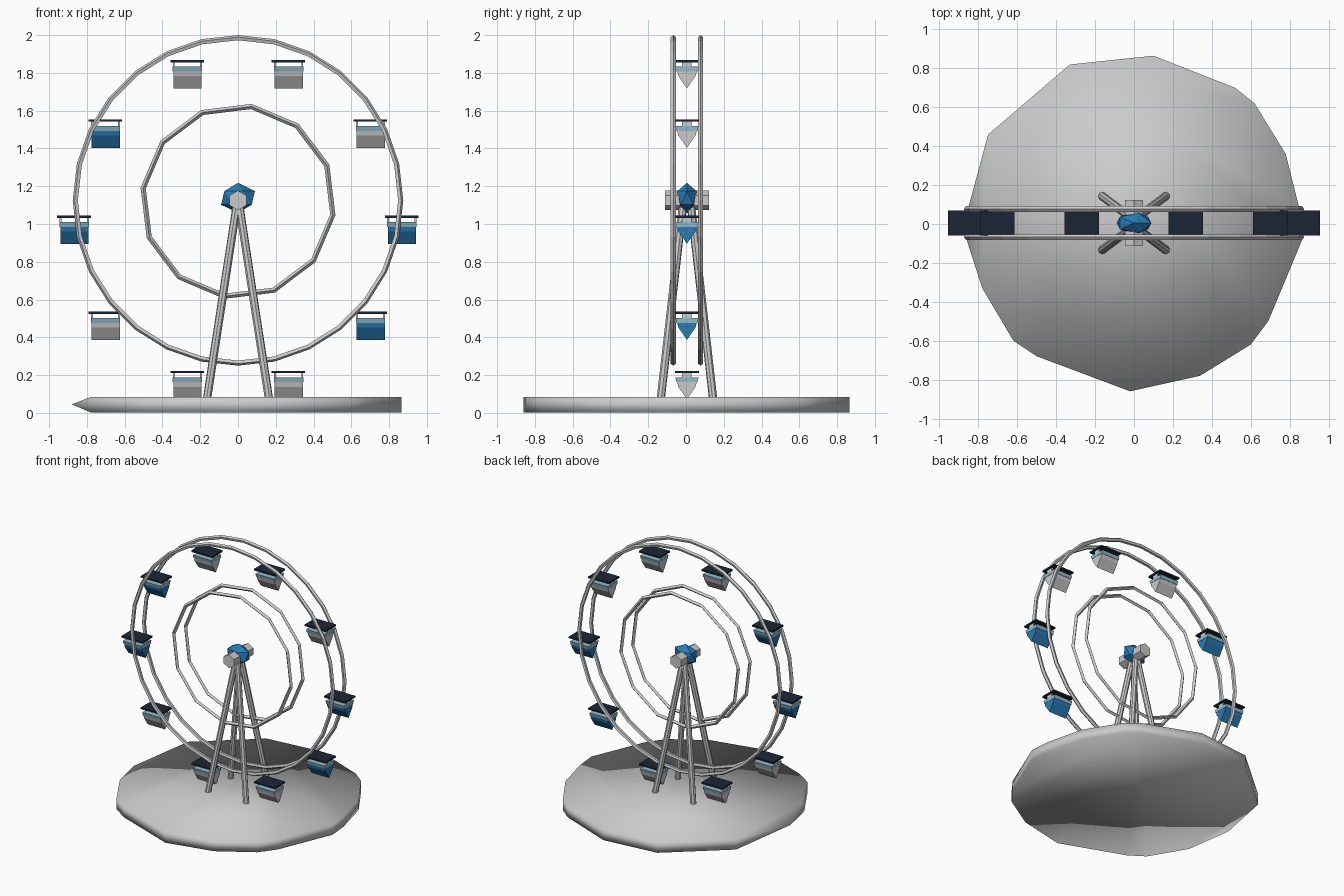
import bpy, bmesh
from math import pi, cos, sin, radians
from mathutils import Vector

if "Cube" in bpy.data.objects:
    bpy.data.objects.remove(bpy.data.objects["Cube"])

CY = 0.005      # wheel plane
WZ = 1.125      # wheel axis height


def material(name, rgb):
    m = bpy.data.materials.new(name)
    m.diffuse_color = (*rgb, 1)
    m.use_nodes = True
    m.node_tree.nodes["Principled BSDF"].inputs["Base Color"].default_value = m.diffuse_color
    return m


BLUE = material("blue_paint", (0.02, 0.2, 0.47))
NAVY = material("navy_roof", (0.012, 0.018, 0.035))
GLASS = material("pale_blue_glass", (0.28, 0.5, 0.6))


def finish(name, bm, mat=None, smooth=False):
    bmesh.ops.recalc_face_normals(bm, faces=bm.faces)
    for f in bm.faces:
        f.smooth = smooth
    me = bpy.data.meshes.new(name)
    bm.to_mesh(me)
    bm.free()
    if mat:
        me.materials.append(mat)
    ob = bpy.data.objects.new(name, me)
    bpy.context.collection.objects.link(ob)
    return ob


def rod(name, a, b, r, sides, mat=None):
    a, b = Vector(a), Vector(b)
    bm = bmesh.new()
    bmesh.ops.create_cone(bm, cap_ends=True, segments=sides, radius1=r, radius2=r,
                          depth=(b - a).length)
    ob = finish(name, bm, mat)
    ob.location = (a + b) / 2
    ob.rotation_mode = 'QUATERNION'
    ob.rotation_quaternion = (b - a).to_track_quat('Z', 'Y')
    return ob


def ring(name, y, R, r, n, m, z, turn=0):
    bpy.ops.mesh.primitive_torus_add(location=(0, y, z), rotation=(pi / 2, turn, 0),
                                     major_segments=n, minor_segments=m,
                                     major_radius=R, minor_radius=r)
    ob = bpy.context.object
    ob.name = name
    return ob


def prism(name, profile, x0, x1, loc, mat=None):
    # extrude a (y, z) profile along x
    bm = bmesh.new()
    f = bm.faces.new([bm.verts.new((x0, y, z)) for y, z in profile])
    ext = bmesh.ops.extrude_face_region(bm, geom=[f])['geom']
    bmesh.ops.translate(bm, vec=(x1 - x0, 0, 0),
                        verts=[v for v in ext if isinstance(v, bmesh.types.BMVert)])
    ob = finish(name, bm, mat)
    ob.location = loc
    return ob


def rect(y, z0, z1):
    return [(-y, z0), (y, z0), (y, z1), (-y, z1)]


# ground plate: uneven low-poly disc, one chamfered point on the left
outline = [(-.33, .82), (.1, .865), (.52, .7), (.62, .62), (.78, .36), (.85, .08),
           (.865, -.08), (.69, -.5), (.6, -.62), (.34, -.78), (-.02, -.86),
           (-.5, -.68), (-.62, -.6), (-.78, -.33), (-.75, .46)]
bm = bmesh.new()
for x, y in outline:
    for z in (0.003, 0.084):
        bm.verts.new((x, y, z))
bm.verts.new((-.88, -.02, .045))
bmesh.ops.convex_hull(bm, input=bm.verts)
finish("ground_plate", bm, smooth=True)

# paired outer and inner rims
for side, y in (("front", CY - .072), ("back", CY + .072)):
    ring(side + "_outer_rim", y, .86, .015, 28, 5, WZ)
    ring(side + "_inner_rim", y, .507, .014, 12, 4, 1.12, radians(8))

# splayed support legs
for sx in (-1, 1):
    for sy in (-1, 1):
        rod("support_leg", (sx * .163, CY + sy * .138, .08),
            (sx * .005, CY + sy * .02, 1.11), .022, 8)

# axle and hub
rod("axle", (0, -.112, WZ), (0, .123, WZ), .052, 6)
bm = bmesh.new()
bmesh.ops.create_icosphere(bm, subdivisions=1, radius=1)
hub = finish("hub", bm, BLUE)
hub.scale = (.1, .06, .08)
hub.location = (0, CY, 1.138)

# ten hanging cabins
blue_cabins = {0, 4, 5, 9}
for i in range(10):
    a = radians(36 * i)
    p = (.867 * cos(a), CY, 1.045 + .865 * sin(a))
    prism("cabin_roof", rect(.064, -.012, 0), -.09, .088, p, NAVY)
    prism("cabin_window_band", [(-.055, -.06), (.055, -.06), (.062, -.035), (-.062, -.035)],
          -.078, .078, p, GLASS)
    prism("cabin_tub", [(-.052, -.06), (-.045, -.085), (0, -.15), (.045, -.085), (.052, -.06)],
          -.074, .076, p, BLUE if i in blue_cabins else None)
    for s in (-1, 1):
        prism("cabin_end_post", rect(.025, -.036, -.01), s * .072 - .005, s * .072 + .005, p)
